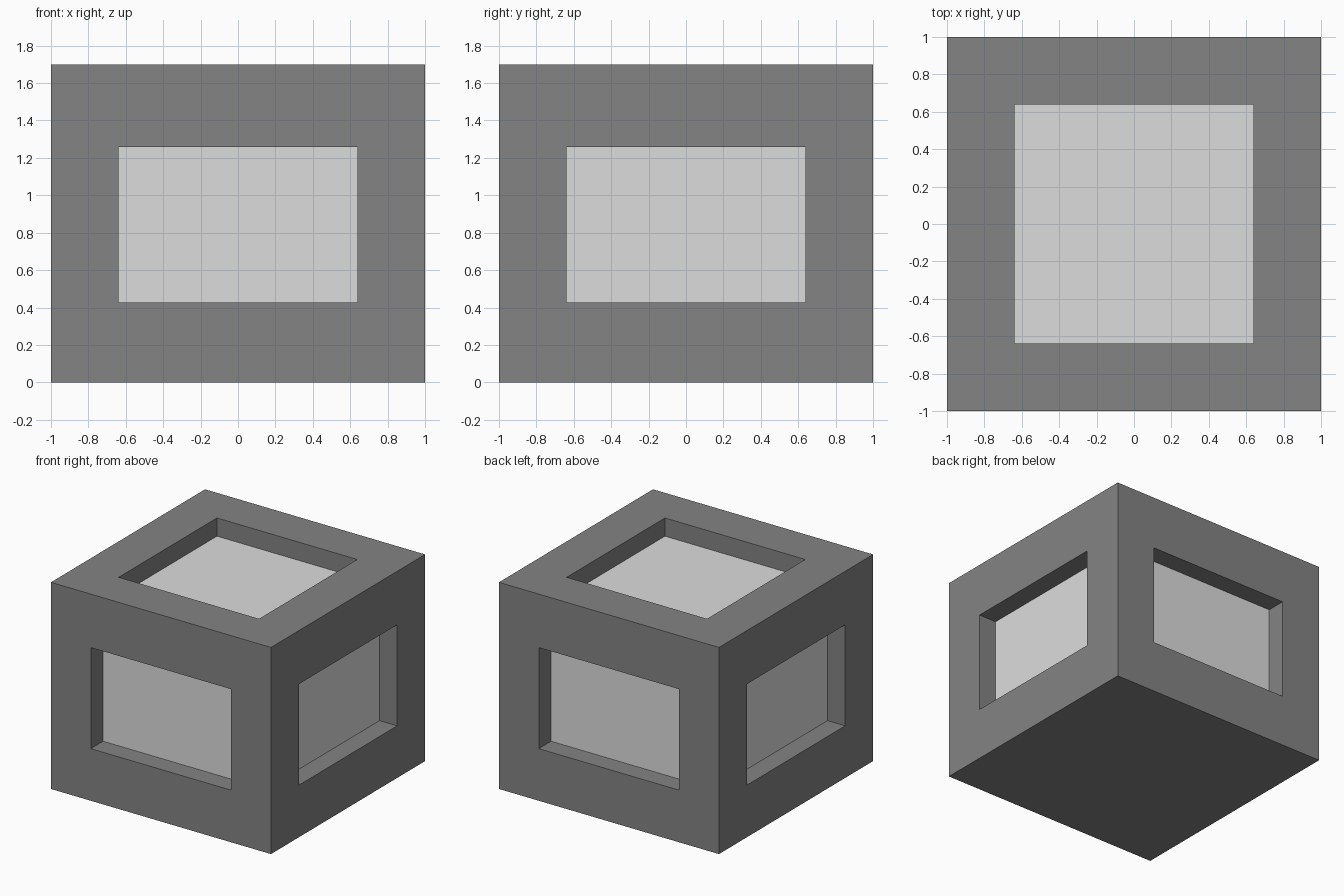
import bpy, bmesh
from mathutils import Vector

if "Cube" in bpy.data.objects:
    bpy.data.objects.remove(bpy.data.objects["Cube"])


def material(name, value):
    mat = bpy.data.materials.new(name)
    mat.diffuse_color = (value, value, value, 1)
    mat.use_nodes = True
    mat.node_tree.nodes["Principled BSDF"].inputs["Base Color"].default_value = mat.diffuse_color
    return mat


HEIGHT = 1.698
HALF = 0.638            # half width of every window
SILL, LINTEL = 0.428, 1.258

# Solid block standing on the ground
bm = bmesh.new()
bmesh.ops.create_cube(bm, size=1)
for v in bm.verts:
    v.co = Vector((v.co.x * 2, v.co.y * 2, (v.co.z + 0.5) * HEIGHT))
bm.normal_update()

# Recessed panel in every face except the bottom
for face in [f for f in bm.faces if f.normal.z > -0.5]:
    normal = face.normal.copy()
    depth = 0.15 if normal.z > 0.5 else 0.16
    # frame border around the opening
    inner = bmesh.ops.extrude_discrete_faces(bm, faces=[face])["faces"][0]
    for v in inner.verts:
        for axis in range(3):
            if abs(normal[axis]) > 0.5:
                continue
            if axis == 2:
                v.co.z = LINTEL if v.co.z > HEIGHT / 2 else SILL
            else:
                v.co[axis] = HALF if v.co[axis] > 0 else -HALF
    # recess walls and light panel
    panel = bmesh.ops.extrude_discrete_faces(bm, faces=[inner])["faces"][0]
    for v in panel.verts:
        v.co -= normal * depth
    panel.material_index = 1

bmesh.ops.recalc_face_normals(bm, faces=bm.faces[:])
mesh = bpy.data.meshes.new("framed_block")
bm.to_mesh(mesh)
bm.free()
mesh.materials.append(material("dark grey frame", 0.23))
mesh.materials.append(material("light grey panel", 0.72))
block = bpy.data.objects.new("framed_block", mesh)
bpy.context.collection.objects.link(block)
